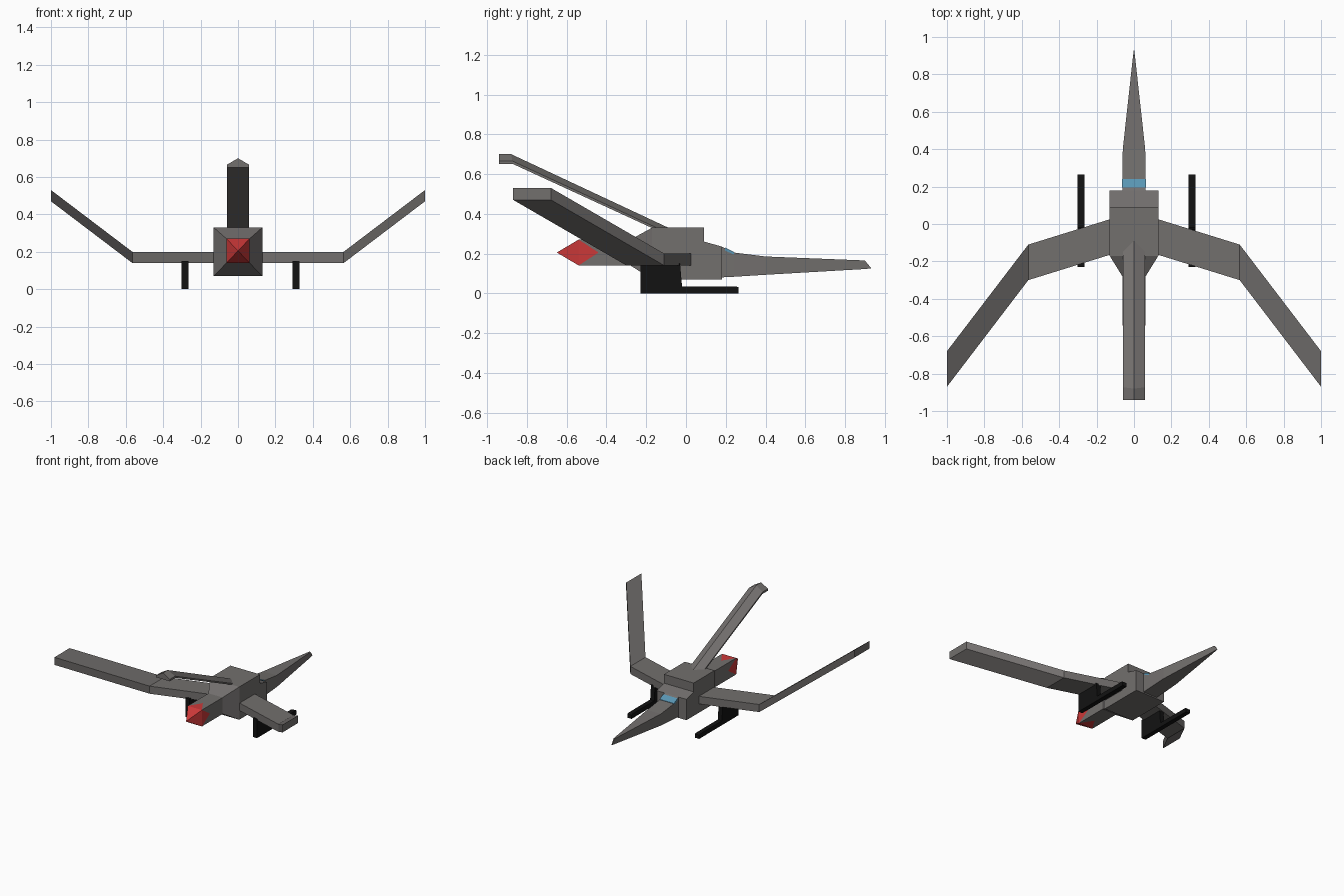
import bpy, bmesh

if "Cube" in bpy.data.objects:
    bpy.data.objects.remove(bpy.data.objects["Cube"])


def material(name, rgb):
    m = bpy.data.materials.new(name)
    m.diffuse_color = (*rgb, 1)
    m.use_nodes = True
    m.node_tree.nodes["Principled BSDF"].inputs["Base Color"].default_value = m.diffuse_color
    return m


GREY = material("hull_grey", (0.17, 0.16, 0.155))
BLACK = material("skid_black", (0.006, 0.006, 0.006))
RED = material("engine_red", (0.6, 0.04, 0.04))
BLUE = material("window_blue", (0.1, 0.3, 0.45))


def make(name, verts, faces, mat=GREY):
    me = bpy.data.meshes.new(name)
    me.from_pydata(verts, [], faces)
    bm = bmesh.new()
    bm.from_mesh(me)
    bmesh.ops.recalc_face_normals(bm, faces=bm.faces)
    bm.to_mesh(me)
    bm.free()
    ob = bpy.data.objects.new(name, me)
    bpy.context.collection.objects.link(ob)
    me.materials.append(mat)
    return ob


def loft(name, rings, mat=GREY):
    """Skin a list of equal rings and cap both ends."""
    n = len(rings[0])
    faces = [tuple(range(n)), tuple(range(len(rings) * n - n, len(rings) * n))]
    for r in range(len(rings) - 1):
        for i in range(n):
            j = (i + 1) % n
            faces.append((r * n + i, r * n + j, (r + 1) * n + j, (r + 1) * n + i))
    return make(name, [v for ring in rings for v in ring], faces, mat)


def rect(y, w, z0, z1):
    return [(-w, y, z0), (w, y, z0), (w, y, z1), (-w, y, z1)]


def extrude_x(name, profile, x0, x1, mat=GREY):
    """Extrude a (y, z) side profile across x."""
    return loft(name, [[(x, y, z) for y, z in profile] for x in (x0, x1)], mat)


# Hull block with stepped, sloping front
extrude_x("hull", [(-0.17, 0.07), (0.18, 0.07), (0.18, 0.235), (0.09, 0.26),
                   (0.09, 0.33), (-0.17, 0.33)], -0.13, 0.13)

# Tapered shroud at the engine end
loft("engine_shroud", [rect(-0.17, 0.13, 0.07, 0.33), rect(-0.28, 0.062, 0.14, 0.27)])

# Engine tube; its sides end in V notches filled with red
corners = rect(-0.54, 0.062, 0.14, 0.27)
back = rect(-0.28, 0.062, 0.14, 0.27)
mids = []
for i in range(4):
    a, b = corners[i], corners[(i + 1) % 4]
    mids.append(((a[0] + b[0]) / 2, -0.44, (a[2] + b[2]) / 2))
tube_faces = []
glow_faces = []
for i in range(4):
    j = (i + 1) % 4
    tube_faces.append((i, 4 + i, 8 + i))
    tube_faces.append((4 + i, 4 + j, 8 + i))
    tube_faces.append((4 + j, j, 8 + i))
    glow_faces += [(i, j, 4 + i), (i, j, 8)]
make("engine_tube", corners + back + mids, tube_faces)
make("engine_glow", corners + mids + [(0, -0.65, 0.205)], glow_faces, RED)

# Nose
loft("nose", [rect(0.10, 0.062, 0.08, 0.252), rect(0.18, 0.062, 0.08, 0.235),
              rect(0.24, 0.062, 0.083, 0.205), rect(0.40, 0.06, 0.093, 0.185),
              rect(0.90, 0.005, 0.122, 0.165), rect(0.93, 0.001, 0.125, 0.128)])

# Cockpit window strip laid on the nose slope
loft("cockpit_window", [rect(0.195, 0.063, 0.215, 0.231), rect(0.241, 0.063, 0.195, 0.208)], BLUE)


# Ridged tail boom rising from the hull
def boom_ring(y0, z0, y1, z1):
    ye, ze = y0 + (y1 - y0) * 0.3, z0 + (z1 - z0) * 0.3
    return [(-0.06, y0, z0), (0.06, y0, z0), (0.06, ye, ze), (0, y1, z1), (-0.06, ye, ze)]


loft("tail_boom", [boom_ring(-0.94, 0.65, -0.94, 0.70),
                   boom_ring(-0.87, 0.65, -0.88, 0.70),
                   boom_ring(-0.12, 0.305, -0.10, 0.335),
                   boom_ring(-0.05, 0.27, -0.03, 0.305)])


def wing_ring(x, y0, y1, z0):
    return [(x, y0, z0), (x, y1, z0), (x, y1, z0 + 0.06), (x, y0, z0 + 0.06)]


# Cranked wings, skids and their struts on both sides
for side, s in (("right", 1), ("left", -1)):
    loft(side + "_wing", [wing_ring(s * 0.08, -0.15, 0.04, 0.14),
                          wing_ring(s * 0.13, -0.165, 0.025, 0.14),
                          wing_ring(s * 0.565, -0.30, -0.11, 0.14),
                          wing_ring(s * 1.0, -0.87, -0.68, 0.47)])
    xc = 0.31 if s > 0 else -0.283
    extrude_x(side + "_skid", [(-0.23, 0), (0.265, 0), (0.265, 0.03), (0.25, 0.035),
                               (-0.02, 0.035), (-0.03, 0.15), (-0.23, 0.15)],
              xc - 0.018, xc + 0.018, BLACK)
